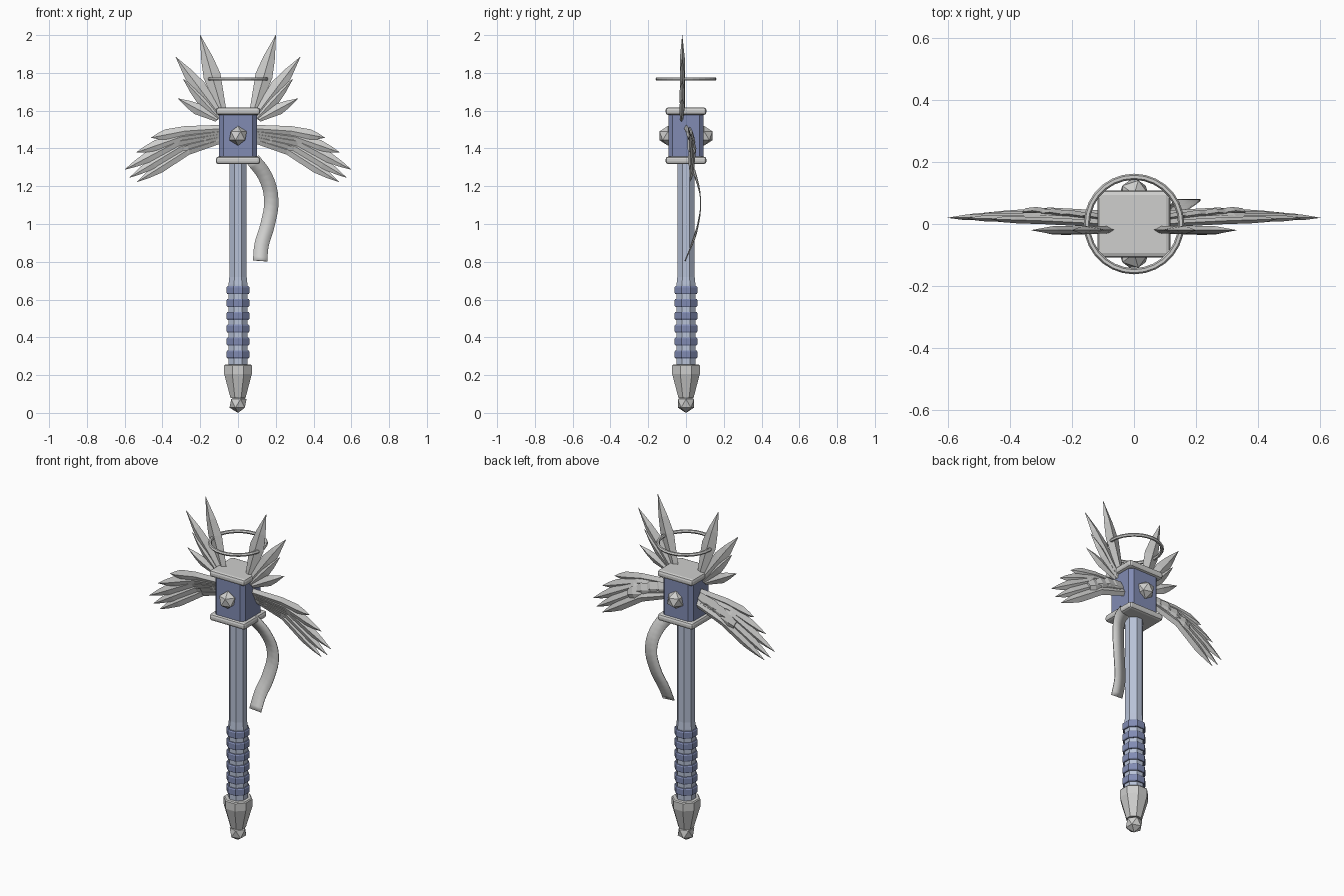
import bpy, bmesh, math
from mathutils import Vector

if "Cube" in bpy.data.objects:
    bpy.data.objects.remove(bpy.data.objects["Cube"])


def material(name, rgb):
    m = bpy.data.materials.new(name)
    m.use_nodes = True
    m.diffuse_color = (*rgb, 1)
    m.node_tree.nodes["Principled BSDF"].inputs["Base Color"].default_value = (*rgb, 1)
    return m


SILVER = material("silver", (0.62, 0.62, 0.61))
STEEL = material("pale blue steel", (0.48, 0.54, 0.68))
BLUE = material("slate blue", (0.22, 0.26, 0.45))


def finish(bm, name, mat):
    bmesh.ops.recalc_face_normals(bm, faces=bm.faces)
    me = bpy.data.meshes.new(name)
    bm.to_mesh(me)
    bm.free()
    me.materials.append(mat)
    ob = bpy.data.objects.new(name, me)
    bpy.context.collection.objects.link(ob)
    return ob


def bridge(bm, rings):
    # skin between equal rings and cap both ends
    n = len(rings[0])
    for a, b in zip(rings, rings[1:]):
        for i in range(n):
            j = (i + 1) % n
            bm.faces.new((a[i], a[j], b[j], b[i]))
    bm.faces.new(rings[0])
    bm.faces.new(rings[-1])


def octagon_turned(name, profile, mat):
    # profile of (half width across flats, height)
    bm = bmesh.new()
    rings = []
    for half, z in profile:
        r = half / math.cos(math.pi / 8)
        angles = [(i + 0.5) * math.pi / 4 for i in range(8)]
        rings.append([bm.verts.new((r * math.cos(a), r * math.sin(a), z)) for a in angles])
    bridge(bm, rings)
    return finish(bm, name, mat)


def box(name, size, z, mat, bevel, segments=1, vertical_only=False):
    bm = bmesh.new()
    bmesh.ops.create_cube(bm, size=1)
    for v in bm.verts:
        v.co = Vector((v.co.x * size[0], v.co.y * size[1], v.co.z * size[2] + z))
    edges = [e for e in bm.edges if not vertical_only
             or abs(e.verts[0].co.z - e.verts[1].co.z) > 0.01]
    bmesh.ops.bevel(bm, geom=edges, offset=bevel, segments=segments, profile=0.5, affect='EDGES')
    return finish(bm, name, mat)


def gem(name, centre, radius, axis=(0, 0, 1)):
    bm = bmesh.new()
    bmesh.ops.create_icosphere(bm, subdivisions=1, radius=radius)
    turn = Vector((0, 0, 1)).rotation_difference(Vector(axis))
    for v in bm.verts:
        v.co = turn @ v.co + Vector(centre)
    return finish(bm, name, SILVER)


def feather(bm, path, depth=0.011):
    # ridged blade through (x, y, z, half width) points
    pts = [Vector(p[:3]) for p in path]
    rings = []
    for i, (p, c) in enumerate(zip(path, pts)):
        t = pts[min(i + 1, len(pts) - 1)] - pts[max(i - 1, 0)]
        side = Vector((-t.z, 0, t.x)).normalized() * p[3]
        d = Vector((0, depth * min(1, p[3] / 0.02), 0))
        rings.append([bm.verts.new(c + o) for o in (side, d, -side, -d)])
    bridge(bm, rings)


def mirrored(ob):
    ob.modifiers.new("both sides", 'MIRROR').use_axis[0] = True
    return ob


# Shaft, grip bands and pommel
octagon_turned("shaft", [(0.05, 0.2), (0.05, 0.68), (0.046, 0.72), (0.046, 1.34)], STEEL)
for i in range(6):
    z = 0.31 + i * 0.068
    octagon_turned(f"grip_band_{i + 1}", [(0.056, z - 0.021), (0.06, z - 0.015),
                                          (0.06, z + 0.015), (0.056, z + 0.021)], BLUE)
octagon_turned("pommel", [(0.04, 0.08), (0.073, 0.205), (0.073, 0.25), (0.068, 0.256)], SILVER)
gem("pommel_gem", (0, 0, 0.05), 0.05)

# Head block with its plates and studs
box("head_block", (0.2, 0.186, 0.26), 1.467, BLUE, 0.022, vertical_only=True)
for name, z in (("top_plate", 1.597), ("bottom_plate", 1.337)):
    box(name, (0.234, 0.216, 0.04), z, SILVER, 0.014, 2)
for name, s in (("front_stud", -1), ("back_stud", 1)):
    gem(name, (0, s * 0.096, 1.467), 0.052, (0, 0, 1))

# Halo
bm = bmesh.new()
rings = []
for i in range(28):
    a = i * math.tau / 28
    ring = []
    for k in range(6):
        b = k * math.tau / 6
        r = 0.152 + 0.01 * math.cos(b)
        ring.append(bm.verts.new((r * math.cos(a), r * math.sin(a), 1.768 + 0.01 * math.sin(b))))
    rings.append(ring)
for i in range(28):
    a, b = rings[i], rings[(i + 1) % 28]
    for k in range(6):
        j = (k + 1) % 6
        bm.faces.new((a[k], a[j], b[j], b[k]))
finish(bm, "halo", SILVER)

# Upper wings: fans of straight pointed feathers (tip x, tip z, half width)
bm = bmesh.new()
UPPER = [(0.2, 2.0, 0.046), (0.33, 1.885, 0.04), (0.29, 1.767, 0.03), (0.32, 1.665, 0.03)]
for i, (x, z, w) in enumerate(UPPER):
    base = Vector((0.075 + 0.012 * i, -0.018 - 0.002 * i, 1.57 - 0.006 * i))
    tip = Vector((x, -0.02, z))
    path = [(*base.lerp(tip, f), w * k) for f, k in ((0, 0.4), (0.5, 1), (0.72, 0.68), (1, 0.02))]
    feather(bm, path, 0.013)
mirrored(finish(bm, "upper_wings", SILVER))

# Lower wings: drooping feathers, each layer set further back
bm = bmesh.new()
LOWER = [((0.28, 1.492), (0.46, 1.457)), ((0.30, 1.462), (0.54, 1.378)),
         ((0.32, 1.437), (0.6, 1.288)), ((0.30, 1.412), (0.575, 1.245)),
         ((0.27, 1.39), (0.535, 1.222))]
for i, (mid, tip) in enumerate(LOWER):
    y = 0.004 + 0.008 * i
    zb = 1.505 - 0.014 * i
    m, t = Vector((mid[0], y + 0.006, mid[1])), Vector((tip[0], 0.016 + 0.002 * i, tip[1]))
    feather(bm, [(0.085, y - 0.004, zb, 0.02), (*m, 0.026),
                 (*m.lerp(t, 0.55), 0.029), (*m.lerp(t, 0.8), 0.016), (*t, 0.0005)])
# short overlapping coverts behind the feather roots
for i in range(4):
    x, z = 0.1 + 0.055 * i, 1.478 - 0.004 * i - 0.006 * i * i
    feather(bm, [(x, 0.02 + 0.005 * i, z, 0.036), (x + 0.05, 0.028 + 0.005 * i, z - 0.012, 0.042),
                 (x + 0.085, 0.024 + 0.005 * i, z - 0.026, 0.026)], 0.012)
mirrored(finish(bm, "lower_wings", SILVER))

# Ribbon hanging from the bottom plate on the left
curve = bpy.data.curves.new("ribbon_path", 'CURVE')
curve.dimensions = '3D'
sp = curve.splines.new('BEZIER')
PATH = [(0.08, 0.015, 1.34), (0.145, 0.052, 1.25), (0.176, 0.077, 1.13),
        (0.155, 0.062, 0.99), (0.125, 0.03, 0.89), (0.117, -0.005, 0.805)]
sp.bezier_points.add(len(PATH) - 1)
for b, p in zip(sp.bezier_points, PATH):
    b.co = p
    b.handle_left_type = b.handle_right_type = 'AUTO'
sp.resolution_u = 4
path_ob = bpy.data.objects.new("ribbon_path", curve)
bpy.context.collection.objects.link(path_ob)
samples = [v.co.copy() for v in path_ob.to_mesh().vertices]
path_ob.to_mesh_clear()
bpy.data.objects.remove(path_ob)
bm = bmesh.new()
rows = []
for i, c in enumerate(samples):
    t = samples[min(i + 1, len(samples) - 1)] - samples[max(i - 1, 0)]
    side = Vector((-t.z, 0, t.x)).normalized() * 0.038
    rows.append([bm.verts.new(c - side), bm.verts.new(c + side)])
for a, b in zip(rows, rows[1:]):
    bm.faces.new((a[0], a[1], b[1], b[0]))
ribbon = finish(bm, "ribbon", SILVER)
ribbon.data.shade_smooth()
solid = ribbon.modifiers.new("thickness", 'SOLIDIFY')
solid.thickness = 0.005
solid.offset = 0
